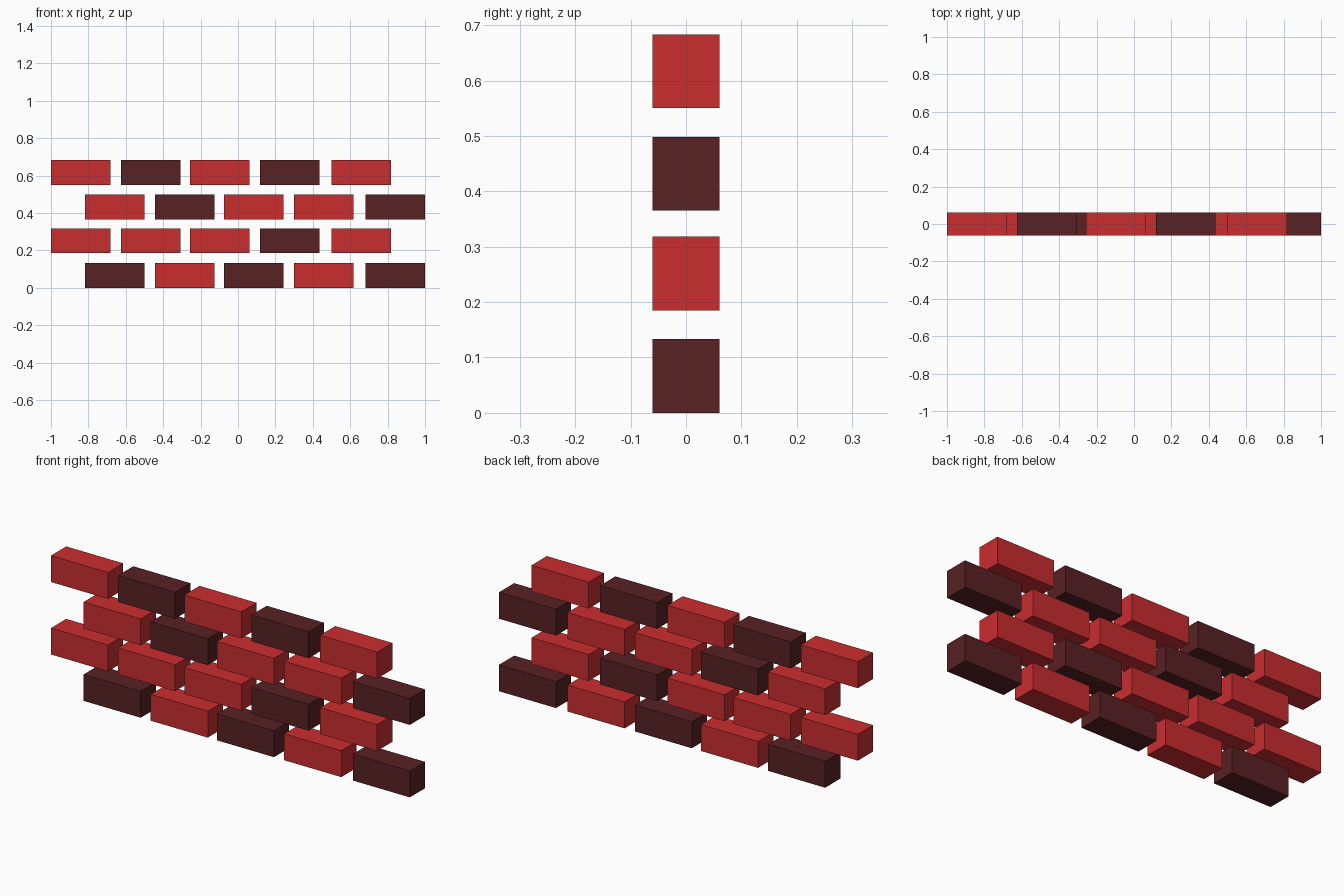
import bpy
import bmesh
from mathutils import Matrix, Vector

if "Cube" in bpy.data.objects:
    bpy.data.objects.remove(bpy.data.objects["Cube"], do_unlink=True)


def make_material(name, colour):
    mat = bpy.data.materials.new(name)
    mat.use_nodes = True
    mat.diffuse_color = colour
    mat.node_tree.nodes["Principled BSDF"].inputs["Base Color"].default_value = colour
    return mat


materials = {
    "R": make_material("brick red", (0.59, 0.026, 0.028, 1)),
    "D": make_material("dark brick", (0.098, 0.0152, 0.0168, 1)),
}

SIZE = Vector((0.318, 0.121, 0.133))
STARTS = (0, 0.374, 0.743, 1.118, 1.5)   # left edge of each brick in a course

# Courses from the ground up: bottom height, left end, brick colours
COURSES = (
    (0.0, -0.818, "DRDRD"),
    (0.185, -1.0, "RRRDR"),
    (0.365, -0.818, "RDRRD"),
    (0.55, -1.0, "RDRDR"),
)


def add_brick(name, corner, mat):
    bm = bmesh.new()
    bmesh.ops.create_cube(bm, size=1, matrix=Matrix.Diagonal((*SIZE, 1)))
    mesh = bpy.data.meshes.new(name)
    bm.to_mesh(mesh)
    bm.free()
    mesh.materials.append(mat)
    brick = bpy.data.objects.new(name, mesh)
    brick.location = corner + SIZE / 2
    bpy.context.collection.objects.link(brick)


# Running-bond wall of separate bricks
for row, (z, left, colours) in enumerate(COURSES, 1):
    for column, (start, key) in enumerate(zip(STARTS, colours), 1):
        corner = Vector((left + start, -SIZE.y / 2, z))
        add_brick(f"brick_row{row}_{column}", corner, materials[key])
